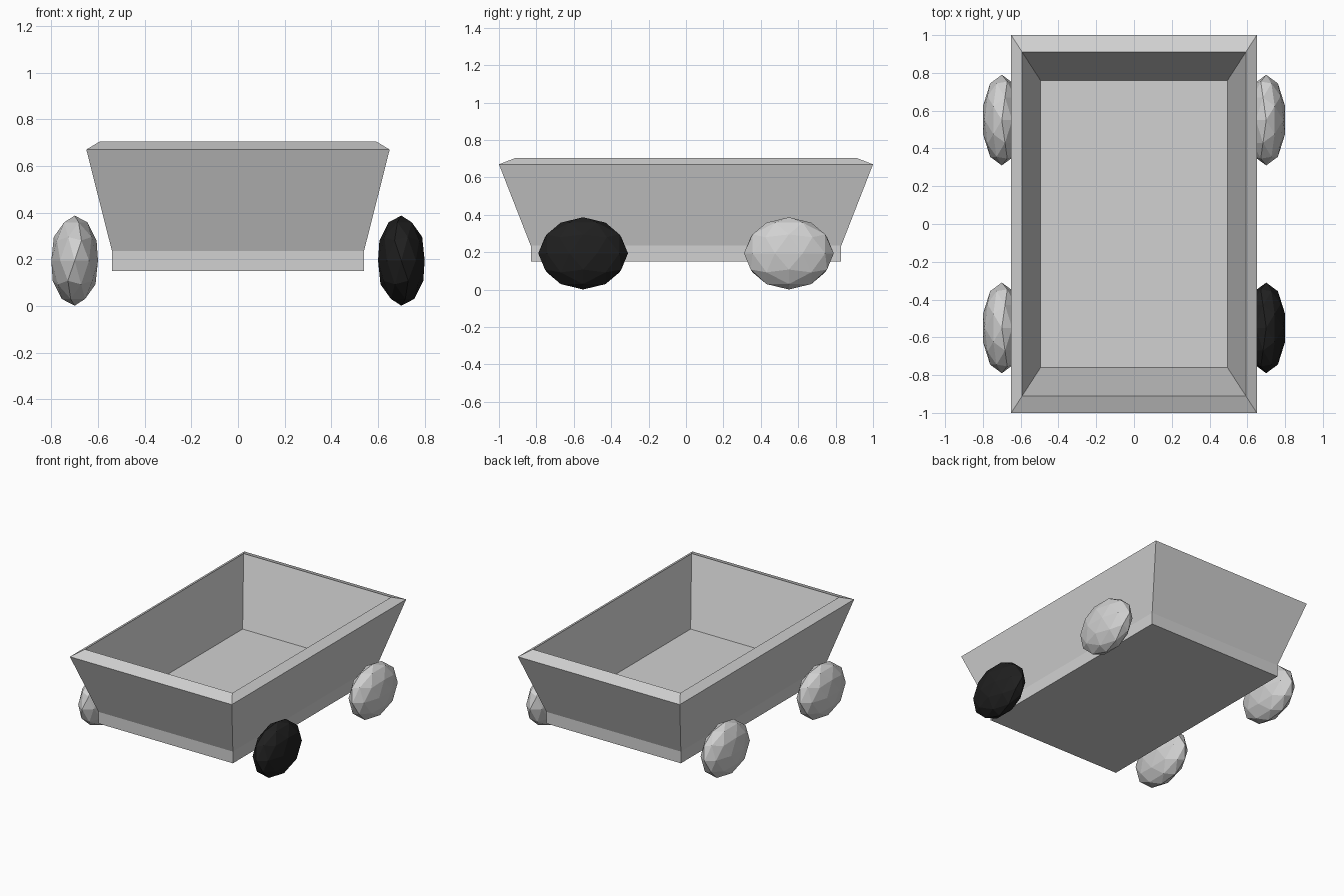
import bpy
import bmesh
from mathutils import Matrix

cube = bpy.data.objects.get("Cube")
if cube:
    bpy.data.objects.remove(cube, do_unlink=True)


def make_material(name, rgb):
    mat = bpy.data.materials.new(name)
    mat.use_nodes = True
    color = (*rgb, 1.0)
    mat.diffuse_color = color
    mat.node_tree.nodes["Principled BSDF"].inputs["Base Color"].default_value = color
    return mat


def add_object(name, bm, mat):
    bmesh.ops.recalc_face_normals(bm, faces=bm.faces[:])
    mesh = bpy.data.meshes.new(name)
    bm.to_mesh(mesh)
    bm.free()
    mesh.materials.append(mat)
    obj = bpy.data.objects.new(name, mesh)
    bpy.context.scene.collection.objects.link(obj)
    return obj


grey = make_material("light grey", (0.64, 0.64, 0.64))
black = make_material("black", (0.014, 0.014, 0.014))

# Tub: rectangular rings (half width, half length, height) from underside,
# up the flared walls, over the rim and down to the inner floor
rings = [
    (0.54, 0.83, 0.15),
    (0.54, 0.83, 0.235),
    (0.65, 1.0, 0.67),
    (0.592, 0.91, 0.705),
    (0.495, 0.76, 0.24),
]
bm = bmesh.new()
loops = []
for w, l, z in rings:
    loops.append([bm.verts.new((sx * w, sy * l, z))
                  for sx, sy in ((-1, -1), (1, -1), (1, 1), (-1, 1))])
for low, high in zip(loops, loops[1:]):
    for i in range(4):
        j = (i + 1) % 4
        bm.faces.new((low[i], low[j], high[j], high[i]))
bm.faces.new(loops[0][::-1])
bm.faces.new(loops[-1])
add_object("cart_tub", bm, grey)

# Wheels: faceted flattened balls, mirrored left to right
for side, sx in (("left", 1), ("right", -1)):
    for end, sy in (("front", -1), ("back", 1)):
        bm = bmesh.new()
        bmesh.ops.create_icosphere(bm, subdivisions=2, radius=1.0)
        shape = Matrix.Diagonal((-sx * 0.105, 0.24, 0.193, 1.0))
        place = Matrix.Translation((sx * 0.7, sy * 0.55, 0.194))
        bmesh.ops.transform(bm, matrix=place @ shape, verts=bm.verts[:])
        mat = black if (side, end) == ("left", "front") else grey
        add_object(f"{end}_{side}_wheel", bm, mat)
